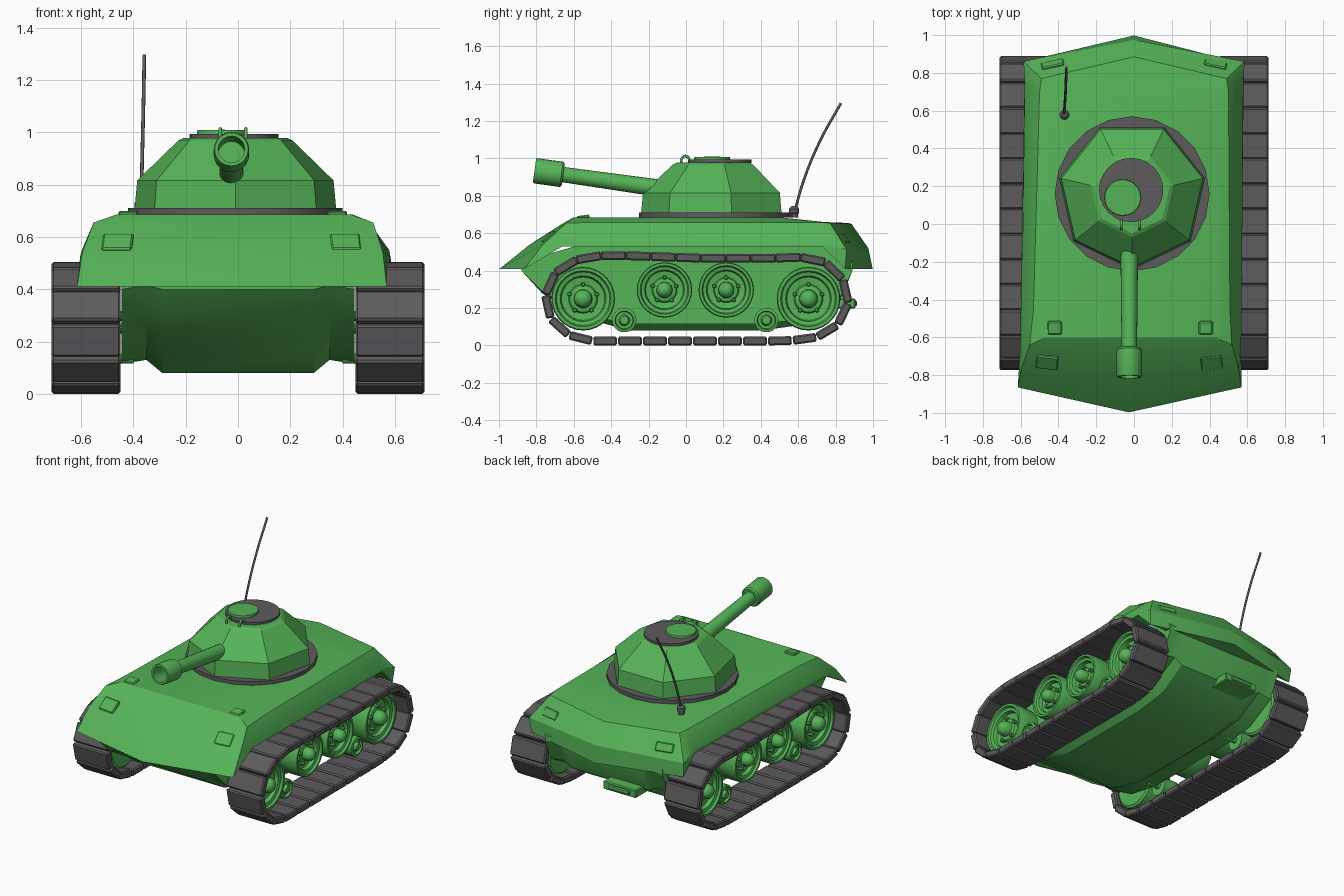
import bpy, bmesh, math
from mathutils import Vector, Matrix, Euler

if "Cube" in bpy.data.objects:
    bpy.data.objects.remove(bpy.data.objects["Cube"])


def material(name, rgb):
    m = bpy.data.materials.new(name)
    m.use_nodes = True
    m.diffuse_color = (*rgb, 1)
    m.node_tree.nodes["Principled BSDF"].inputs["Base Color"].default_value = (*rgb, 1)
    return m


GREEN = material("armour green", (0.092, 0.455, 0.097))
GREY = material("track grey", (0.112, 0.105, 0.11))


def finish(name, bm, mat, smooth=None):
    bmesh.ops.recalc_face_normals(bm, faces=bm.faces)
    me = bpy.data.meshes.new(name)
    bm.to_mesh(me)
    bm.free()
    me.materials.append(mat)
    ob = bpy.data.objects.new(name, me)
    bpy.context.collection.objects.link(ob)
    if smooth:
        bpy.ops.object.select_all(action='DESELECT')
        ob.select_set(True)
        bpy.context.view_layer.objects.active = ob
        bpy.ops.object.shade_smooth_by_angle(angle=math.radians(smooth))
    return ob


def add_lathe(bm, profile, n, loc, axis=(0, 0, 1), phase=0.0):
    """Revolve (distance, radius) pairs around an axis."""
    m = Matrix.Translation(loc) @ Vector(axis).to_track_quat('Z', 'Y').to_matrix().to_4x4()
    rings = []
    for d, r in profile:
        if r == 0:
            rings.append([bm.verts.new(m @ Vector((0, 0, d)))] * n)
        else:
            angles = [phase + math.tau * i / n for i in range(n)]
            rings.append([bm.verts.new(m @ Vector((r * math.cos(a), r * math.sin(a), d))) for a in angles])
    for a, b in zip(rings, rings[1:]):
        for i in range(n):
            j = (i + 1) % n
            quad = list(dict.fromkeys((a[i], a[j], b[j], b[i])))
            if len(quad) > 2:
                bm.faces.new(quad)


def lathe(name, profile, n, loc, mat, axis=(0, 0, 1), phase=0.0, smooth=35):
    bm = bmesh.new()
    add_lathe(bm, profile, n, loc, axis, phase)
    return finish(name, bm, mat, smooth)


def box(name, size, loc, mat, rot=(0, 0, 0), bevel=0.006):
    bm = bmesh.new()
    m = Matrix.LocRotScale(Vector(loc), Euler(rot), Vector(size))
    bmesh.ops.create_cube(bm, size=1, matrix=m)
    bmesh.ops.bevel(bm, geom=bm.edges[:], offset=bevel, segments=1, affect='EDGES')
    return finish(name, bm, mat)


def tube(name, points, radius, mat):
    cu = bpy.data.curves.new(name, 'CURVE')
    cu.dimensions = '3D'
    cu.bevel_depth, cu.bevel_resolution, cu.use_fill_caps = radius, 2, True
    sp = cu.splines.new('BEZIER')
    sp.bezier_points.add(len(points) - 1)
    for bp, p in zip(sp.bezier_points, points):
        bp.co = p
        bp.handle_left_type = bp.handle_right_type = 'AUTO'
    cu.materials.append(mat)
    ob = bpy.data.objects.new(name, cu)
    bpy.context.collection.objects.link(ob)


# Upper hull: half outlines from skirt to deck, nose centre to tail centre
levels = [
    [(0, -.997, .41), (.592, -.865, .41), (.585, -.66, .53), (.58, .73, .53), (.575, .85, .41), (0, .998, .41)],
    [(0, -.835, .54), (.575, -.765, .54), (.578, -.62, .555), (.578, .74, .55), (.585, .86, .51), (0, .975, .52)],
    [(0, -.655, .655), (.535, -.64, .655), (.52, -.45, .658), (.5, .7, .658), (.49, .77, .655), (0, .885, .65)],
    [(0, -.6, .685), (.45, -.6, .685), (.45, -.5, .685), (.44, .5, .685), (.46, .74, .66), (0, .865, .655)],
]
bm = bmesh.new()
rings = []
for half in levels:
    pts = half + [(-x, y, z) for x, y, z in half[-2:0:-1]]
    rings.append([bm.verts.new((x - .027 * max(0, -y), y, z)) for x, y, z in pts])
for a, b in zip(rings, rings[1:]):
    for i in range(len(a)):
        j = (i + 1) % len(a)
        bm.faces.new((a[i], a[j], b[j], b[i]))
for r in (rings[0], rings[-1]):
    bm.faces.new((r[0], r[1], r[-1]))
    for i in range(1, 4):
        bm.faces.new((r[i], r[i + 1], r[-i - 1], r[-i]))
    bm.faces.new((r[4], r[5], r[6]))
finish("upper_hull", bm, GREEN, 30)

# Lower hull: stations of y, top, side height, belly height
bm = bmesh.new()
prev = None
for y, top, side, belly in [(-.88, .42, .4, .4), (-.77, .48, .29, .28), (-.56, .54, .165, .15),
                            (-.3, .54, .115, .08), (.4, .54, .115, .08), (.62, .54, .14, .11),
                            (.82, .52, .25, .23), (.89, .44, .4, .4)]:
    half = [(.445, top), (.445, side), (.35, side + .015), (.29, belly)]
    row = [bm.verts.new((x, y, z)) for x, z in half + [(-x, z) for x, z in half[::-1]]]
    if prev:
        for i in range(8):
            j = (i + 1) % 8
            bm.faces.new((prev[i], prev[j], row[j], row[i]))
    else:
        bm.faces.new(row)
    prev = row
bm.faces.new(prev)
finish("lower_hull", bm, GREEN, 25)
box("rear_hitch", (.25, .16, .055), (-.13, .825, .225), GREEN)
box("rear_hitch_lip", (.16, .03, .03), (-.13, .9, .225), GREEN)

# Lamp housings and deck blocks
for s, side in ((1, "left"), (-1, "right")):
    box("front_lamp_" + side, (.115, .09, .035), (s * .435 - .025, -.727, .572), GREEN,
        (math.radians(42), 0, s * .12))
    box("rear_lamp_" + side, (.12, .06, .03), (s * .43, .84, .568), GREEN,
        (math.radians(-60), 0, -s * .22))
    box("deck_block_" + side, (.075, .07, .022), (s * .4 - .02, -.55, .685), GREEN,
        (math.radians(8), 0, 0))

# Turret, its ring and roof hatch
lathe("turret_ring", [(0, 0), (0, .41), (.025, .41), (.025, 0)], 20, (-.01, .16, .685), GREY)
lathe("turret", [(0, 0), (0, .395), (.108, .385), (.26, .225), (.27, .205), (.27, 0)], 7,
      (-.01, .155, .708), GREEN, phase=math.pi / 2, smooth=None)
lathe("roof_plate", [(0, 0), (0, .17), (.018, .17), (.018, 0)], 24, (-.015, .18, .976), GREY)
lathe("hatch_lid", [(0, 0), (0, .097), (.015, .095), (.017, 0)], 20, (-.06, .14, .993), GREEN)
for x in (-.068, .03):
    tube("roof_loop", [(x, -.025, .96), (x, -.022, 1.0), (x, -.003, 1.013), (x, .015, 1.0), (x, .02, .98)],
         .007, GREEN)

# Gun with hollow muzzle
breech, muzzle = Vector((-.025, -.1, .835)), Vector((-.025, -.81, .935))
length = (muzzle - breech).length
lathe("gun_barrel", [(0, 0), (0, .047), (length - .155, .041), (length - .155, .06), (length - .145, .068),
                     (length - .008, .068), (length, .064), (length, .051), (length - .145, .051),
                     (length - .145, 0)], 20, breech, GREEN, muzzle - breech)

# Whip aerial
lathe("aerial_base", [(0, 0), (0, .02), (.022, .02), (.024, .027), (.048, .027), (.062, .014), (.064, 0)], 12,
      (-.368, .578, .683), GREY)
tube("aerial", [(-.37, .582, .72), (-.367, .625, .87), (-.362, .71, 1.08), (-.358, .828, 1.295)], .007, GREY)

# Tracks: links spaced evenly along a closed path of (y, z)
path = [Vector(p) for p in [
    (-.752, .27), (-.71, .38), (-.615, .452), (-.48, .48), (-.3, .48), (.1, .466), (.45, .466), (.62, .472),
    (.745, .445), (.835, .365), (.873, .25), (.852, .155), (.775, .072), (.66, .03), (.5, .024), (-.5, .024),
    (-.605, .04), (-.708, .115), (-.75, .19)]]
LINKS = 28
segs = list(zip(path, path[1:] + path[:1]))
total = sum((b - a).length for a, b in segs)


def on_path(t):
    d = (t % 1) * total
    for a, b in segs:
        if d <= (b - a).length:
            return a.lerp(b, d / (b - a).length)
        d -= (b - a).length
    return path[0]


def track(name, s):
    bm = bmesh.new()
    for i in range(LINKS):
        a, b = on_path(i / LINKS), on_path((i + 1) / LINKS)
        mid, d = (a + b) / 2, b - a
        fit = 1.02 if mid.y > .4 else .95
        m = Matrix.LocRotScale(Vector((s * .581, mid.x, mid.y)), Euler((math.atan2(d.y, d.x), 0, 0)),
                               Vector((.264, d.length * fit, .047)))
        bmesh.ops.create_cube(bm, size=1, matrix=m)
    bmesh.ops.bevel(bm, geom=bm.edges[:], offset=.008, segments=1, affect='EDGES')
    finish(name, bm, GREY)


# Wheel profile as fractions of radius: stepped rim, dished web, domed hub
RIM = [(-.16, 0), (-.16, .9), (-.15, .98), (-.09, 1), (-.01, 1), (0, .97), (0, .88), (-.015, .84),
       (-.02, .72), (-.045, .68), (-.05, .46), (-.035, .42), (-.03, .29), (0, .28), (.015, .25), (.027, .19),
       (.035, .1), (.037, 0)]


def wheel(name, s, y, z, r):
    bm = bmesh.new()
    axis = (s, 0, 0)
    add_lathe(bm, [(d, f * r) for d, f in RIM], 28, (s * .625, y, z), axis)
    for k in range(5):
        a = math.tau * k / 5 + math.pi / 2
        add_lathe(bm, [(-.05, .012), (-.02, .012), (-.015, .007), (-.015, 0)], 8,
                  (s * .625, y + .45 * r * math.cos(a), z + .45 * r * math.sin(a)), axis)
    add_lathe(bm, [(0, .02), (.2, .02)], 10, (s * .4, y, z), axis)
    finish(name, bm, GREEN, 35)


for s, side in ((1, "left"), (-1, "right")):
    track("track_" + side, s)
    for i, (y, z, r) in enumerate([(-.55, .25, .17), (-.115, .297, .148), (.215, .297, .148), (.655, .25, .17)]):
        wheel(f"road_wheel_{side}_{i + 1}", s, y, z, r)
    for y, tag in ((-.33, "front"), (.43, "rear")):
        lathe(f"{tag}_roller_{side}", [(-.2, 0), (-.2, .02), (-.12, .02), (-.12, .065), (0, .065), (.005, .05),
                                       (-.012, .046), (-.012, .03), (.01, .022), (.012, 0)], 18,
              (s * .6, y, .135), GREEN, (s, 0, 0))
